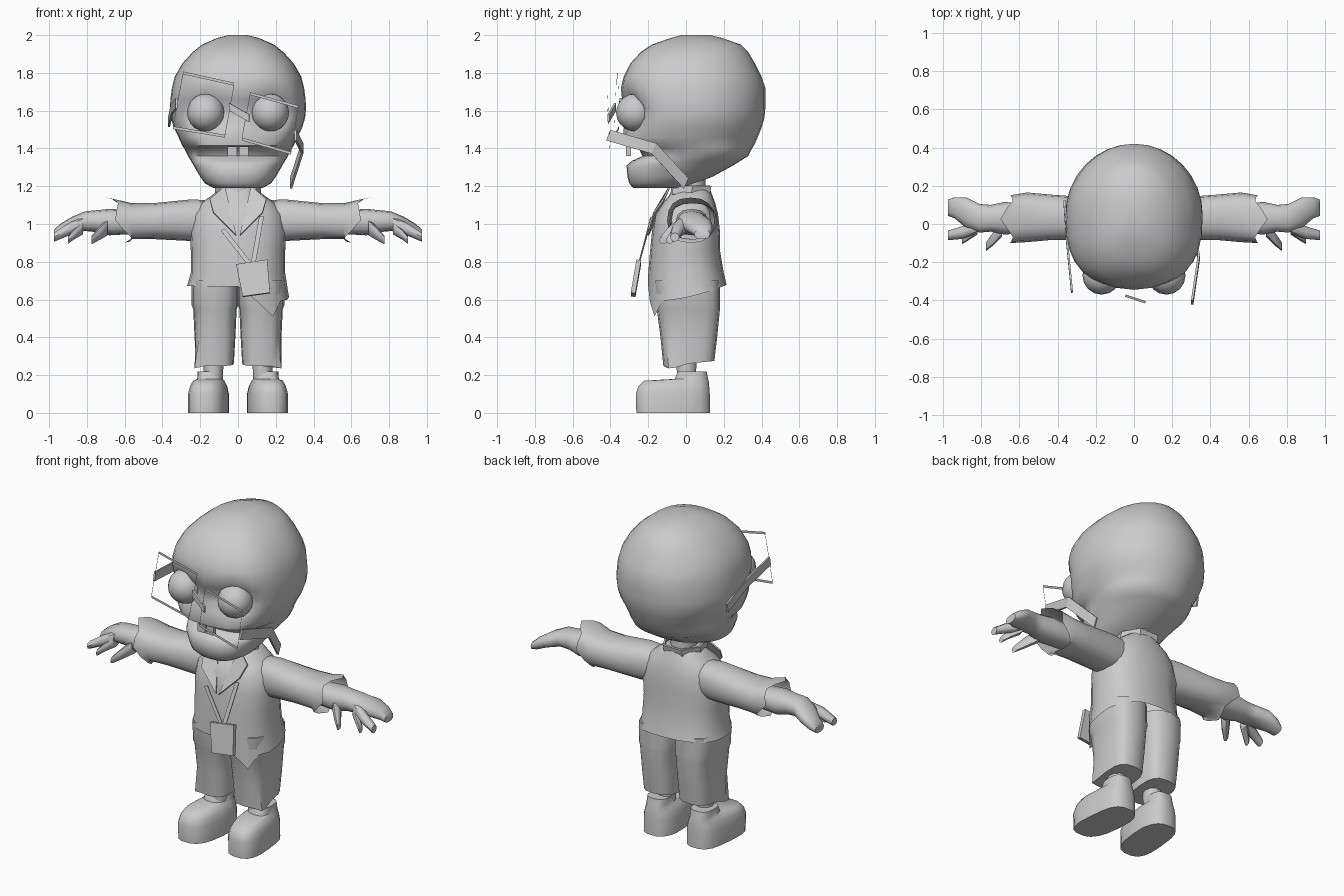
import bpy, bmesh, math
from mathutils import Vector

if "Cube" in bpy.data.objects:
    bpy.data.objects.remove(bpy.data.objects["Cube"])

grey = bpy.data.materials.new("plain_grey")
grey.use_nodes = True
grey.diffuse_color = (0.6, 0.6, 0.6, 1)
grey.node_tree.nodes["Principled BSDF"].inputs["Base Color"].default_value = (0.6, 0.6, 0.6, 1)


def finish(name, bm, smooth=None):
    bmesh.ops.recalc_face_normals(bm, faces=bm.faces)
    me = bpy.data.meshes.new(name)
    bm.to_mesh(me)
    bm.free()
    me.materials.append(grey)
    ob = bpy.data.objects.new(name, me)
    bpy.context.collection.objects.link(ob)
    if smooth:
        bpy.ops.object.select_all(action='DESELECT')
        ob.select_set(True)
        bpy.context.view_layer.objects.active = ob
        bpy.ops.object.shade_smooth_by_angle(angle=math.radians(smooth))
    return ob


def oval(cu, cv, ru, rv, n, p=2.0, p_low=None):
    """Superellipse; p_low is the exponent of the half with lower v."""
    pts = []
    for i in range(n):
        a = 2 * math.pi * i / n
        c, s = math.cos(a), math.sin(a)
        e = 2 / (p_low if p_low and s < 0 else p)
        pts.append((cu + ru * math.copysign(abs(c) ** e, c),
                    cv + rv * math.copysign(abs(s) ** e, s)))
    return pts


def loft(name, rings, caps=(True, True), smooth=50, edit=None):
    bm = bmesh.new()
    rows = [[bm.verts.new(p) for p in ring] for ring in rings]
    for a, b in zip(rows, rows[1:]):
        for i in range(len(a)):
            j = (i + 1) % len(a)
            bm.faces.new((a[i], a[j], b[j], b[i]))
    for cap, row in zip(caps, (rows[0], rows[-1])):
        if cap:
            bm.faces.new(row)
    if edit:
        for v in bm.verts:
            edit(v.co)
    return finish(name, bm, smooth)


def upright(rings, n, p=2.0, p_low=None, x=0):
    """Rings of (z, half width, front y, back y)."""
    return [[(u + x, v, z) for u, v in oval(0, (f + b) / 2, w, (b - f) / 2, n, p, p_low)]
            for z, w, f, b in rings]


def sideways(rings, n, s, p=2.0):
    """Rings of (x, centre y, centre z, y radius, z radius), on side s."""
    return [[(s * x, u, v) for u, v in oval(cy, cz, ry, rz, n, p)]
            for x, cy, cz, ry, rz in rings]


def solidify(ob, thick):
    m = ob.modifiers.new("thickness", 'SOLIDIFY')
    m.thickness, m.offset = thick, 0


def plate(name, pts, thick, inset=0):
    bm = bmesh.new()
    face = bm.faces.new([bm.verts.new(p) for p in pts])
    if inset:
        bmesh.ops.inset_region(bm, faces=[face], thickness=inset, use_boundary=True)
        bmesh.ops.delete(bm, geom=[face], context='FACES')
    solidify(finish(name, bm), thick)


def strip(name, pts, width, thick):
    bm = bmesh.new()
    w = Vector(width) / 2
    rows = [(bm.verts.new(Vector(p) - w), bm.verts.new(Vector(p) + w)) for p in pts]
    for (a, b), (c, d) in zip(rows, rows[1:]):
        bm.faces.new((a, b, d, c))
    solidify(finish(name, bm), thick)


def box(name, centre, size):
    bm = bmesh.new()
    bmesh.ops.create_cube(bm, size=1)
    for v in bm.verts:
        v.co = Vector(centre) + v.co * Vector(size)
    finish(name, bm)


# Head with sunken eye sockets
def sockets(co):
    if co.y < -0.1:
        d = math.hypot(abs(co.x) - 0.17, co.z - 1.59)
        co.y += 0.085 * math.exp(-(d / 0.09) ** 2)


head = [(1.19, .13, -.28, 0), (1.215, .175, -.30, .05), (1.25, .20, -.31, .14),
        (1.31, .235, -.315, .25), (1.335, .25, -.285, .29), (1.36, .265, -.23, .33),
        (1.40, .285, -.25, .35), (1.415, .295, -.325, .36), (1.46, .315, -.335, .38),
        (1.51, .34, -.33, .40), (1.56, .355, -.325, .415), (1.61, .36, -.325, .42),
        (1.66, .358, -.34, .42), (1.72, .35, -.345, .42), (1.78, .335, -.33, .40),
        (1.85, .295, -.295, .365), (1.91, .24, -.24, .33), (1.95, .19, -.18, .29),
        (1.985, .11, -.08, .19), (2.0, .05, -.02, .13)]
loft("head", upright(head, 32, 2.0, 2.6), smooth=60, edit=sockets)

for side, s in (("left", 1), ("right", -1)):
    bm = bmesh.new()
    bmesh.ops.create_uvsphere(bm, u_segments=16, v_segments=10, radius=0.1)
    bmesh.ops.translate(bm, verts=bm.verts, vec=(s * 0.17, -0.27, 1.59))
    finish(side + "_eye", bm, 60)
    box(side + "_tooth", (s * 0.03, -0.305, 1.385), (0.05, 0.025, 0.05))

# Crooked glasses
plate("right_lens_frame", [(-.29, -.36, 1.80), (-.02, -.37, 1.74),
                           (-.07, -.38, 1.465), (-.345, -.355, 1.51)], .015, .038)
plate("left_lens_frame", [(.065, -.415, 1.69), (.32, -.415, 1.62),
                          (.28, -.405, 1.375), (.02, -.405, 1.45)], .015, .038)
strip("glasses_bridge", [(-.045, -.375, 1.62), (.06, -.41, 1.56)], (0, 0, .04), .012)
strip("left_temple", [(.305, -.41, 1.47), (.34, -.17, 1.40), (.28, 0, 1.215)],
      (0, .025, .055), .012)
strip("right_temple", [(-.325, -.355, 1.64), (-.35, -.1, 1.61), (-.365, .12, 1.54)],
      (0, .01, .055), .01)

# Neck and jacket body with an uneven, pointed hem
loft("neck", upright([(1.08, .08, -.09, .11), (1.28, .07, -.07, .1)], 12))


def hem(co):
    if co.z < 0.63:
        back = (co.y + 0.2) / 0.42
        front_z = 0.67 if co.x < 0 else 0.59
        co.z = front_z + (0.68 - front_z) * max(0, back) ** 2
        if co.y < -0.05 and 0.13 < co.x < 0.22:
            co.z, co.x = 0.51, 0.185


jacket = [(.62, .27, -.2, .215), (.74, .25, -.2, .2), (.86, .25, -.19, .18),
          (.96, .255, -.18, .18), (1.05, .24, -.165, .17), (1.11, .20, -.125, .155),
          (1.15, .14, -.09, .14), (1.19, .09, -.07, .125)]
loft("jacket", upright(jacket, 20, 2.4), (False, True), edit=hem)
strip("collar", [(-.09, -.07, 1.18), (-.115, .03, 1.18), (-.06, .125, 1.18),
                 (.06, .125, 1.18), (.115, .03, 1.18), (.09, -.07, 1.18)], (0, .01, .045), .012)

for side, s in (("left", 1), ("right", -1)):
    # Lapel
    plate(side + "_lapel", [(s * .07, -.085, 1.2), (s * .15, -.12, 1.13),
                            (s * .13, -.17, 1.06), (s * .01, -.2, .94)], .009)

    # Sleeve with a jagged cuff
    def cuff(co):
        if abs(co.x) > 0.61:
            a = math.atan2(co.z - 1.02, co.y - 0.03)
            co.x = s * (0.625 + 0.05 * math.sin(a) + 0.025 * math.cos(4 * a))

    loft(side + "_sleeve", sideways([(.12, .03, 1.025, .09, .1), (.25, .03, 1.02, .11, .11),
                                     (.45, .035, 1.015, .12, .095), (.56, .035, 1.015, .13, .095),
                                     (.63, .025, 1.02, .125, .12)], 16, s, 2.4),
         (True, False), edit=cuff)
    # Forearm and hand
    loft(side + "_hand", sideways([(.5, .03, 1.01, .075, .06), (.68, .03, 1.01, .085, .07),
                                   (.75, .03, 1.015, .07, .058), (.81, .03, 1.015, .075, .052),
                                   (.88, .06, .995, .08, .043), (.94, .085, .965, .055, .036),
                                   (.975, .085, .945, .042, .025)], 12, s, 2.4))
    loft(side + "_index_finger", sideways([(.82, -.01, 1.0, .04, .04), (.9, -.045, .97, .033, .033),
                                           (.975, -.06, .93, .025, .024)], 8, s))
    loft(side + "_middle_finger", sideways([(.82, -.02, .98, .035, .035), (.87, -.06, .945, .028, .028),
                                            (.9, -.085, .915, .02, .02)], 8, s))
    loft(side + "_thumb", sideways([(.69, -.02, .985, .045, .045), (.735, -.075, .95, .036, .036),
                                    (.775, -.12, .915, .022, .022)], 8, s))

    # Trouser leg, ankle and shoe
    leg = upright([(.25, .1, -.12, .15), (.4, .108, -.135, .165), (.55, .115, -.155, .18),
                   (.57, .123, -.16, .18), (.7, .123, -.17, .18)], 16, 3, x=s * .122)

    def trouser_hem(co):
        if co.z < 0.3:
            co.z += 0.1 * (co.y + 0.1)
            if abs(co.x) > 0.19 and co.y < 0:
                co.z, co.x = co.z - 0.015, s * 0.23

    loft(side + "_trouser_leg", leg, edit=trouser_hem)
    loft(side + "_ankle", upright([(.18, .05, -.05, .055), (.32, .055, -.055, .06)], 10, x=s * .13))

    def toe_out(co):
        co.x += s * max(0, -co.y) * 0.1

    loft(side + "_shoe", upright([(0, .105, -.265, .13), (.1, .105, -.268, .128),
                                  (.14, .095, -.255, .125), (.17, .08, -.225, .122),
                                  (.18, .068, -.06, .118), (.22, .065, -.045, .11)],
                                 18, 2.8, x=s * .155 - s * .007), smooth=55, edit=toe_out)

# Lanyard and badge
strip("lanyard_right_strap", [(-.08, -.2, .97), (.06, -.25, .79)], (.022, 0, .01), .006)
strip("lanyard_left_strap", [(.125, -.185, 1.04), (.08, -.25, .79)], (.025, 0, 0), .006)
plate("badge", [(-.01, -.25, .785), (.155, -.25, .81), (.17, -.28, .635), (.025, -.28, .615)], .025)
